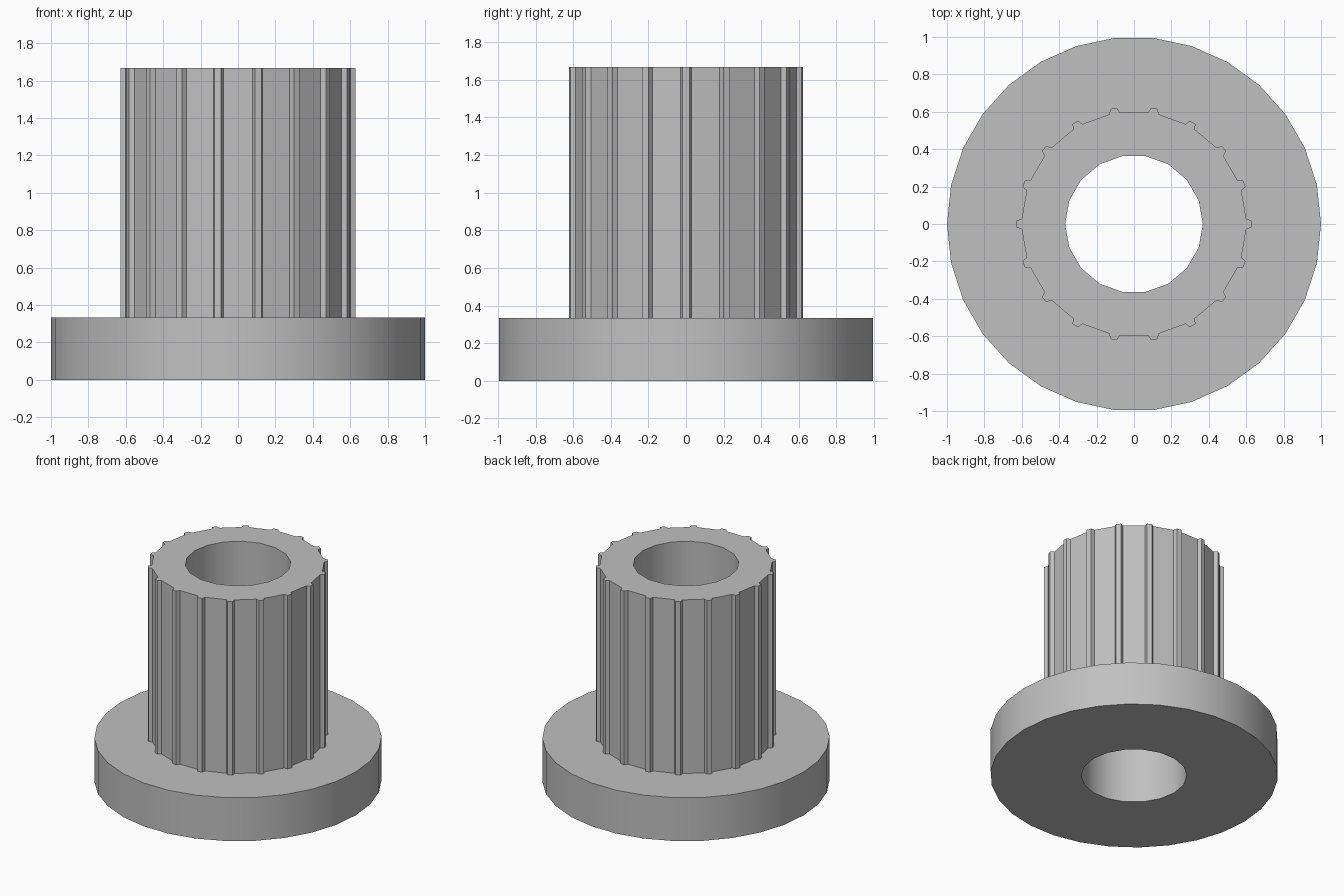
import bpy, bmesh
from math import cos, sin, radians

cube = bpy.data.objects.get("Cube")
if cube:
    bpy.data.objects.remove(cube, do_unlink=True)

grey = bpy.data.materials.new("plain grey")
grey.use_nodes = True
grey.diffuse_color = (0.53, 0.53, 0.53, 1)
grey.node_tree.nodes["Principled BSDF"].inputs["Base Color"].default_value = grey.diffuse_color

RIBS = 18
FLANGE_TOP = 0.333
SLEEVE_TOP = 1.667


def polar(r, deg):
    return (r * cos(radians(deg)), r * sin(radians(deg)))


def polygon(r, sides):
    return [polar(r, 360 * i / sides) for i in range(sides)]


def ribbed_outline(r_body, r_rib):
    """Flat-sided ring with a small tapered rib at every corner."""
    rib = [(r_body, -2.7), (r_rib, -1.6), (r_rib, 1.6), (r_body, 2.7)]
    return [polar(r, 360 * i / RIBS + a) for i in range(RIBS) for r, a in rib]


def extruded(name, outlines, bottom, top):
    """Fill nested outlines (inner one is a hole) and extrude them upward."""
    curve = bpy.data.curves.new(name, 'CURVE')
    curve.dimensions = '2D'
    curve.fill_mode = 'BOTH'
    curve.extrude = (top - bottom) / 2
    for points in outlines:
        spline = curve.splines.new('POLY')
        spline.points.add(len(points) - 1)
        for p, (x, y) in zip(spline.points, points):
            p.co = (x, y, 0, 1)
        spline.use_cyclic_u = True
    obj = bpy.data.objects.new(name, curve)
    bpy.context.collection.objects.link(obj)
    bpy.ops.object.select_all(action='DESELECT')
    obj.select_set(True)
    bpy.context.view_layer.objects.active = obj
    bpy.ops.object.convert(target='MESH')
    obj = bpy.context.view_layer.objects.active
    obj.name = name

    # Weld caps to walls and move into place
    bm = bmesh.new()
    bm.from_mesh(obj.data)
    bmesh.ops.remove_doubles(bm, verts=bm.verts, dist=0.0005)
    bmesh.ops.recalc_face_normals(bm, faces=bm.faces)
    bmesh.ops.translate(bm, verts=bm.verts, vec=(0, 0, (top + bottom) / 2))
    bm.to_mesh(obj.data)
    bm.free()
    obj.data.materials.clear()
    obj.data.materials.append(grey)
    bpy.ops.object.shade_smooth_by_angle(angle=radians(30))
    return obj


bore = polygon(0.368, 18)

# Wide round foot
extruded("flange", [polygon(1.0, 30), bore], 0, FLANGE_TOP)

# Upright tube with vertical ribs
extruded("ribbed_sleeve", [ribbed_outline(0.601, 0.628), bore], FLANGE_TOP, SLEEVE_TOP)
